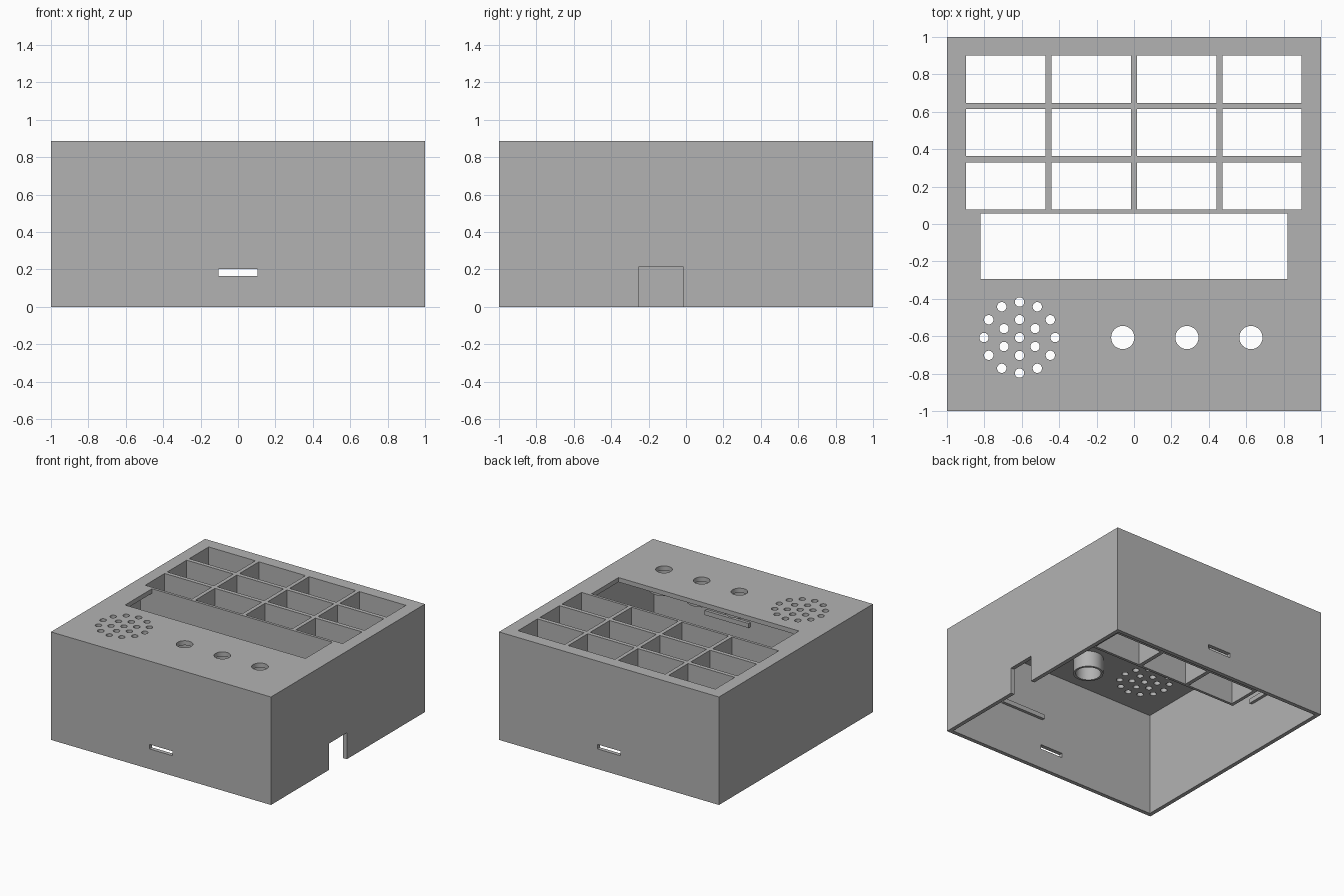
import bpy, bmesh
from math import cos, sin, pi, radians
from mathutils import Matrix, Vector

if "Cube" in bpy.data.objects:
    bpy.data.objects.remove(bpy.data.objects["Cube"], do_unlink=True)

HEIGHT, WALL = 0.887, 0.033
CEILING = HEIGHT - 0.037
INNER = 1 - WALL

grey = bpy.data.materials.new("grey_plastic")
grey.use_nodes = True
grey.diffuse_color = (0.448, 0.448, 0.448, 1)
grey.node_tree.nodes["Principled BSDF"].inputs["Base Color"].default_value = grey.diffuse_color


def box(x0, x1, y0, y1, z0, z1):
    """Return a maker that adds a box to a bmesh."""
    size = Vector((x1 - x0, y1 - y0, z1 - z0))
    mid = Vector((x0 + x1, y0 + y1, z0 + z1)) / 2
    m = Matrix.Translation(mid) @ Matrix.Diagonal(size).to_4x4()
    return lambda bm: bmesh.ops.create_cube(bm, size=1, matrix=m)


def rod(x, y, r, z0, z1, sides=48):
    """Return a maker that adds an upright cylinder to a bmesh."""
    m = Matrix.Translation((x, y, (z0 + z1) / 2))
    return lambda bm: bmesh.ops.create_cone(
        bm, cap_ends=True, segments=sides, radius1=r, radius2=r, depth=z1 - z0, matrix=m)


def build(name, makers):
    bm = bmesh.new()
    for make in makers:
        make(bm)
    mesh = bpy.data.meshes.new(name)
    bm.to_mesh(mesh)
    bm.free()
    mesh.materials.append(grey)
    ob = bpy.data.objects.new(name, mesh)
    bpy.context.collection.objects.link(ob)
    return ob


def carve(ob, makers):
    """Subtract the given shapes and bake the result."""
    cutter = build("cutter", makers)
    cutter.hide_render = True
    mod = ob.modifiers.new("carve", 'BOOLEAN')
    mod.operation, mod.solver, mod.object = 'DIFFERENCE', 'EXACT', cutter
    bpy.context.view_layer.update()
    deps = bpy.context.evaluated_depsgraph_get()
    mesh = bpy.data.meshes.new_from_object(ob.evaluated_get(deps))
    ob.modifiers.clear()
    ob.data = mesh
    bpy.data.objects.remove(cutter, do_unlink=True)


def smooth(ob):
    ob.data.shade_smooth()
    ob.data.set_sharp_from_angle(angle=radians(30))


# Compartment openings: four columns by three rows
cells = []
for col in range(4):
    for row in range(3):
        x, y = -0.897 + 0.4565 * col, 0.077 + 0.2855 * row
        cells.append(box(x, x + 0.424, y, y + 0.252, 0.3, 1))

# Hole positions for the knobs and the speaker grille
knobs = [(x, -0.607) for x in (-0.06, 0.283, 0.625)]
grille = [(0, 0)]
for count, radius in ((6, 0.096), (12, 0.19)):
    for i in range(count):
        a = pi / 2 + 2 * pi * i / count
        grille.append((radius * cos(a), radius * sin(a)))

# Housing: a box open at the bottom with all its openings
housing = build("housing", [box(-1, 1, -1, 1, 0, HEIGHT)])
carve(housing, [box(-INNER, INNER, -INNER, INNER, -0.1, CEILING)])
openings = cells + [
    box(-0.82, 0.82, -0.295, 0.055, 0.7, 1),          # display window
    box(-0.105, 0.105, -1.1, 1.1, 0.165, 0.202),      # front and back slots
    box(0.9, 1.1, -0.25, -0.015, -0.1, 0.217),        # cable notch
]
openings += [rod(x, y, 0.062, 0.7, 1) for x, y in knobs]
openings += [rod(x - 0.612, y - 0.607, 0.025, 0.7, 1, 24) for x, y in grille]
carve(housing, openings)
smooth(housing)

# Compartment dividers hanging below the top
dividers = build("compartment_dividers", [box(-0.925, 0.925, 0.055, 0.928, 0.467, CEILING)])
carve(dividers, cells)

# Collars under the knob holes
for i, (x, y) in enumerate(knobs):
    collar = build(f"knob_collar_{i + 1}", [rod(x, y, 0.113, 0.72, CEILING)])
    carve(collar, [rod(x, y, 0.095, 0.6, 1)])
    smooth(collar)

# Small ledges on the inner walls
LEDGE = INNER - 0.024
build("front_ledge", [box(0.09, 0.49, -INNER, -LEDGE, 0.42, 0.457)])
build("back_ledge", [box(0.09, 0.49, LEDGE, INNER, 0.42, 0.457)])
for name, side in (("left_ledge", 1), ("right_ledge", -1)):
    x0, x1 = sorted((side * INNER, side * LEDGE))
    build(name, [box(x0, x1, 0.23, 0.63, 0.42, 0.457)])
